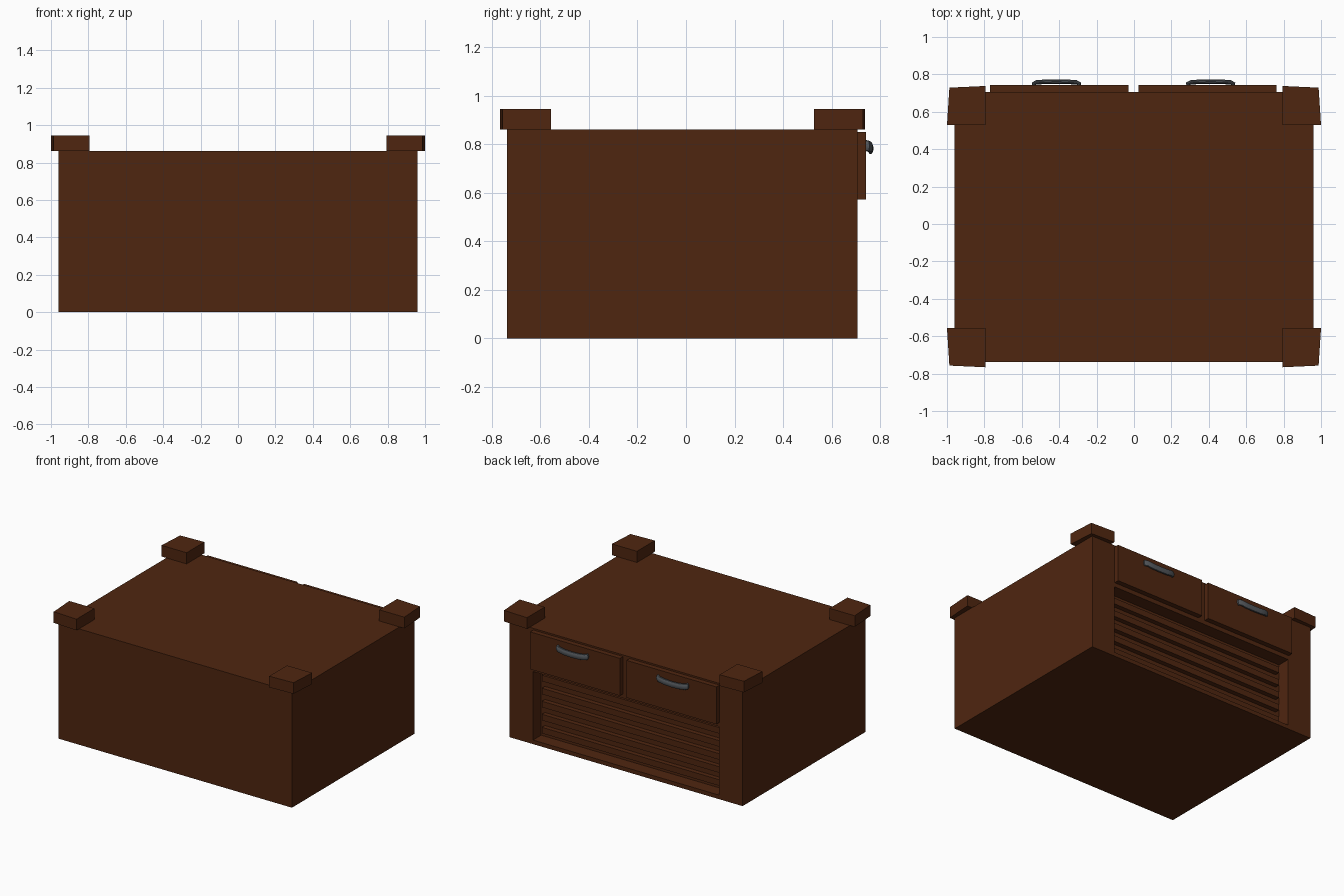
import bpy, bmesh, math

if "Cube" in bpy.data.objects:
    bpy.data.objects.remove(bpy.data.objects["Cube"])


def material(name, color):
    m = bpy.data.materials.new(name)
    m.diffuse_color = (*color, 1)
    m.use_nodes = True
    m.node_tree.nodes["Principled BSDF"].inputs["Base Color"].default_value = m.diffuse_color
    return m


WOOD = material("brown_wood", (0.078, 0.019, 0.005))
METAL = material("dark_metal", (0.085, 0.095, 0.105))


def mesh_object(name, bm, mat):
    bmesh.ops.recalc_face_normals(bm, faces=bm.faces)
    me = bpy.data.meshes.new(name)
    bm.to_mesh(me)
    bm.free()
    me.materials.append(mat)
    ob = bpy.data.objects.new(name, me)
    bpy.context.collection.objects.link(ob)
    return ob


def prism(name, outline, z0, z1, mat=WOOD):
    bm = bmesh.new()
    face = bm.faces.new([bm.verts.new((x, y, z0)) for x, y in outline])
    ext = bmesh.ops.extrude_face_region(bm, geom=[face])
    for g in ext["geom"]:
        if isinstance(g, bmesh.types.BMVert):
            g.co.z = z1
    return mesh_object(name, bm, mat)


def box(name, x0, x1, y0, y1, z0, z1):
    return prism(name, [(x0, y0), (x1, y0), (x1, y1), (x0, y1)], z0, z1)


# Cabinet body with a shallow recess cut into the back
body = box("cabinet_body", -0.96, 0.96, -0.737, 0.706, 0, 0.862)
cutter = box("recess_cutter", -0.765, 0.765, 0.61, 0.8, 0.03, 0.54)
cutter.hide_render = True
cut = body.modifiers.new("recess", 'BOOLEAN')
cut.operation = 'DIFFERENCE'
cut.solver = 'EXACT'
cut.object = cutter
bpy.context.view_layer.objects.active = body
bpy.ops.object.modifier_apply(modifier=cut.name)
bpy.data.objects.remove(cutter)

# Horizontal slats inside the recess
for i in range(5):
    z = 0.065 + i * 0.097
    box(f"recess_slat_{i + 1}", -0.735, 0.735, 0.605, 0.645, z, z + 0.045)

# Slightly tapered corner blocks on top
for sx in (-1, 1):
    for sy, cy, label in ((-1, 0.0, "front"), (1, -0.028, "back")):
        pts = [(0.793, 0.556), (1.0, 0.556), (0.987, 0.757), (0.793, 0.766)]
        outline = [(sx * x, sy * y + (cy if sy > 0 else 0)) for x, y in pts]
        side = "left" if sx < 0 else "right"
        prism(f"{label}_{side}_corner_block", outline, 0.862, 0.945)

# Drawer fronts
box("drawer_left", -0.77, -0.03, 0.70, 0.743, 0.572, 0.85)
box("drawer_right", 0.024, 0.763, 0.70, 0.743, 0.572, 0.85)


# Bowed pull handles: a flattened rounded section swept along a path
def handle(name, cx):
    half = [(0.118, 0.735, 0.796), (0.121, 0.75, 0.793),
            (0.105, 0.758, 0.79), (0.06, 0.760, 0.784)]
    path = [(-x, y, z) for x, y, z in half] + [(0, 0.761, 0.782)] + half[::-1]
    bm = bmesh.new()
    rings = []
    for i, (x, y, z) in enumerate(path):
        a, b = path[max(i - 1, 0)], path[min(i + 1, len(path) - 1)]
        tx, ty = b[0] - a[0], b[1] - a[1]
        d = math.hypot(tx, ty)
        nx, ny = -ty / d, tx / d
        ring = []
        for k in range(12):
            t = 2 * math.pi * k / 12
            u, v = 0.012 * math.cos(t), 0.023 * math.sin(t)
            ring.append(bm.verts.new((cx + x + nx * u, y + ny * u, z + v)))
        rings.append(ring)
    for r, s in zip(rings, rings[1:]):
        for k in range(12):
            j = (k + 1) % 12
            bm.faces.new((r[k], r[j], s[j], s[k]))
    bm.faces.new(rings[0])
    bm.faces.new(rings[-1])
    ob = mesh_object(name, bm, METAL)
    for o in bpy.context.selected_objects:
        o.select_set(False)
    ob.select_set(True)
    bpy.context.view_layer.objects.active = ob
    bpy.ops.object.shade_smooth_by_angle()


handle("drawer_left_handle", -0.415)
handle("drawer_right_handle", 0.41)
